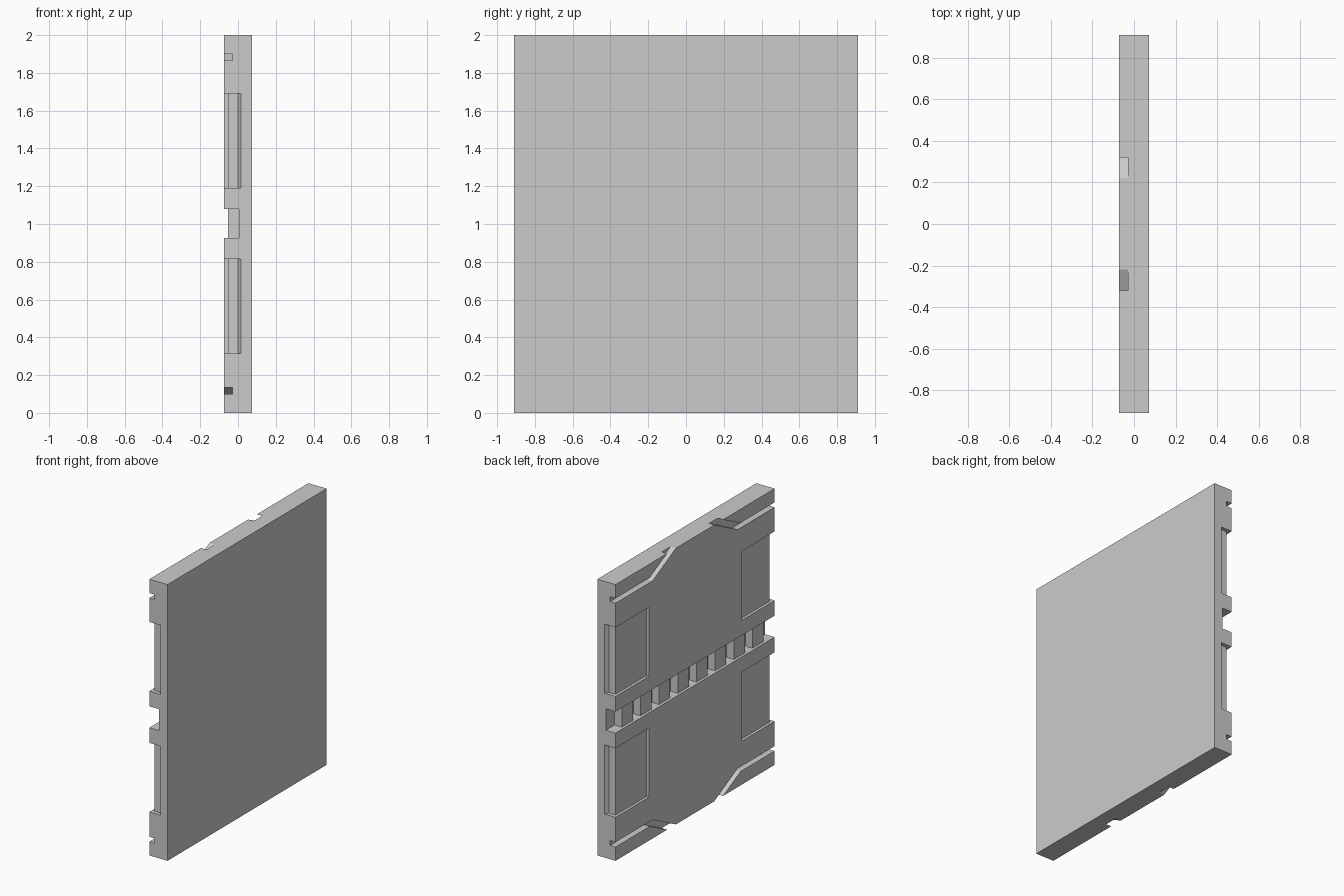
import bpy, bmesh
from mathutils import Vector

if "Cube" in bpy.data.objects:
    bpy.data.objects.remove(bpy.data.objects["Cube"])

W, D, H = 0.073, 0.91, 2.0   # half thickness, half width, height


def prism(name, base, offset):
    """Extrude a flat polygon of 3D points along an offset vector."""
    bm = bmesh.new()
    off = Vector(offset)
    lo = [bm.verts.new(p) for p in base]
    hi = [bm.verts.new(Vector(p) + off) for p in base]
    n = len(base)
    bm.faces.new(lo)
    bm.faces.new(hi[::-1])
    for i in range(n):
        j = (i + 1) % n
        bm.faces.new((lo[j], lo[i], hi[i], hi[j]))
    bmesh.ops.recalc_face_normals(bm, faces=bm.faces)
    me = bpy.data.meshes.new(name)
    bm.to_mesh(me)
    bm.free()
    ob = bpy.data.objects.new(name, me)
    bpy.context.collection.objects.link(ob)
    return ob


def box(name, x0, x1, y0, y1, z0, z1):
    return prism(name, [(x0, y0, z0), (x1, y0, z0), (x1, y1, z0), (x0, y1, z0)],
                 (0, 0, z1 - z0))


def cut(target, cutter):
    """Subtract the cutter and discard it."""
    cutter.hide_render = True
    mod = target.modifiers.new("cut", 'BOOLEAN')
    mod.operation, mod.solver, mod.object = 'DIFFERENCE', 'EXACT', cutter
    bpy.context.view_layer.objects.active = target
    bpy.ops.object.modifier_apply(modifier=mod.name)
    bpy.data.objects.remove(cutter)


# Main slab
panel = box("wall_panel", -W, W, -D, D, 0, H)

# Corner grooves: run in from the side, then slant out through the top/bottom
groove = [(0.95, 1.865), (0.487, 1.865), (0.121, 2.05),
          (0.221, 2.05), (0.518, 1.90), (0.95, 1.90)]
# Side pockets wrapping round the vertical edges (x, y outline)
pocket = [(-0.1, 0.53), (-0.053, 0.53), (-0.053, 0.882), (0.0, 0.882),
          (0.016, D), (0.016, 0.95), (-0.1, 0.95)]

for sy in (1, -1):
    for top in (True, False):
        pts = [(-0.1, sy * y, z if top else H - z) for y, z in groove]
        cut(panel, prism("groove_cutter", pts, (0.07, 0, 0)))
        z0 = 1.19 if top else 0.315
        pts = [(x, sy * y, z0) for x, y in pocket]
        cut(panel, prism("pocket_cutter", pts, (0, 0, 0.5)))

# Central channel
cut(panel, box("channel_cutter", -0.1, 0.004, -1, 1, 0.925, 1.08))

# Row of teeth in the channel
for i in range(8):
    y = (i - 3.5) * 0.2135
    box(f"channel_tooth_{i + 1}", -0.053, 0.004, y - 0.063, y + 0.063, 0.925, 1.08)
